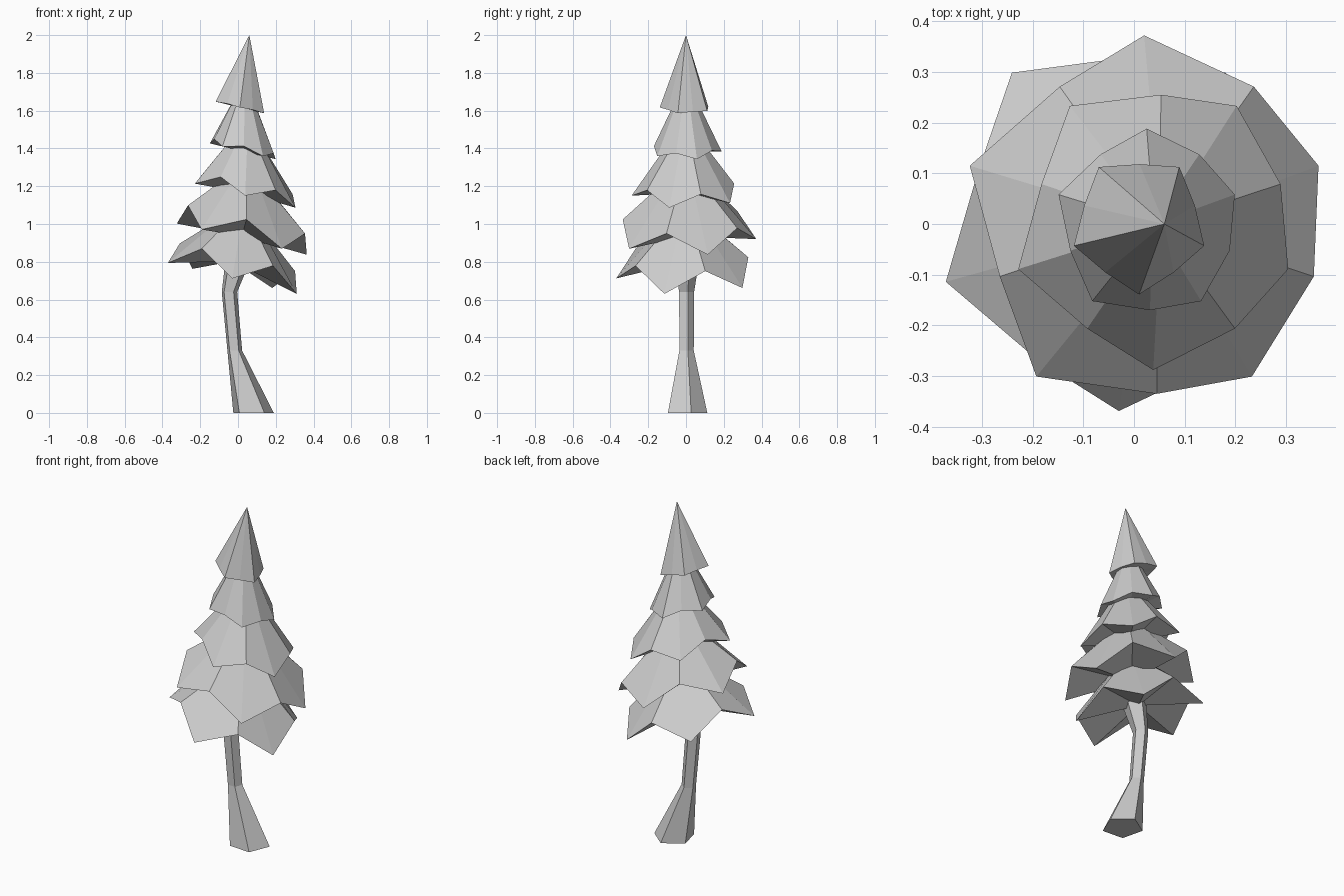
import bpy
import bmesh
from math import sin, cos, radians

cube = bpy.data.objects.get("Cube")
if cube:
    bpy.data.objects.remove(cube, do_unlink=True)

GREY = (0.6, 0.6, 0.6, 1.0)
grey = bpy.data.materials.new("plain grey")
grey.use_nodes = True
grey.diffuse_color = GREY
grey.node_tree.nodes["Principled BSDF"].inputs["Base Color"].default_value = GREY

# Every tier leans about 13.5 degrees towards +x
LEAN = radians(13.5)


def finish(name, bm):
    bmesh.ops.recalc_face_normals(bm, faces=bm.faces)
    mesh = bpy.data.meshes.new(name)
    bm.to_mesh(mesh)
    bm.free()
    mesh.materials.append(grey)
    obj = bpy.data.objects.new(name, mesh)
    bpy.context.collection.objects.link(obj)


def bridge(bm, low, high):
    n = len(low)
    for i in range(n):
        j = (i + 1) % n
        bm.faces.new((low[i], low[j], high[j], high[i]))


def fan(bm, ring, tip):
    for i in range(len(ring)):
        bm.faces.new((ring[i], ring[(i + 1) % len(ring)], tip))


def star_ring(bm, cx, z, corner, middle, lift, start):
    """Five low corners with raised middles between them, on a leaning plane."""
    verts = []
    for i in range(10):
        a = radians(start + 36 * i)
        r, up = (middle, lift) if i % 2 else (corner, 0)
        x, y = r * cos(a), r * sin(a)
        verts.append(bm.verts.new((cx + x * cos(LEAN) + up * sin(LEAN), y,
                                   z - x * sin(LEAN) + up * cos(LEAN))))
    return verts


def tier(name, start, cx, z, corner, middle, lift, hollow, top_x, top_z, top_r):
    bm = bmesh.new()
    hem = star_ring(bm, cx, z, corner, middle, lift, start)
    fan(bm, hem, bm.verts.new((cx, 0, z + hollow)))
    if top_r:
        top = star_ring(bm, top_x, top_z, top_r, top_r * 0.95, 0, start)
        bridge(bm, hem, top)
        bm.faces.new(top)
    else:
        fan(bm, hem, bm.verts.new((top_x, 0, top_z)))
    finish(name, bm)


# Foliage, lowest tier first; the pentagon turns half a step each time
tier("foliage_bottom", -90, -0.03, 0.712, 0.369, 0.33, 0.115, 0.09, 0.02, 1.02, 0.10)
tier("foliage_lower", 90, 0.02, 0.92, 0.372, 0.335, 0.107, 0.015, 0.045, 1.24, 0.10)
tier("foliage_middle", -90, 0.038, 1.15, 0.288, 0.255, 0.066, 0.015, 0.05, 1.46, 0.07)
tier("foliage_upper", 90, 0.025, 1.385, 0.188, 0.17, 0.028, 0, 0.035, 1.65, 0.06)
tier("foliage_tip", -90, 0.01, 1.617, 0.139, 0.118, 0.004, 0, 0.06, 2.0, 0)

# Bent five-sided trunk: centre x, height, radius
bm = bmesh.new()
rings = []
for cx, z, r in ((0.08, 0, 0.113), (-0.018, 0.33, 0.041),
                 (-0.046, 0.64, 0.043), (0.012, 0.86, 0.078)):
    angles = [radians(14 + 72 * i) for i in range(5)]
    rings.append([bm.verts.new((cx + r * cos(a), r * sin(a), z)) for a in angles])
for low, high in zip(rings, rings[1:]):
    bridge(bm, low, high)
bm.faces.new(rings[0])
bm.faces.new(rings[-1])
finish("trunk", bm)
